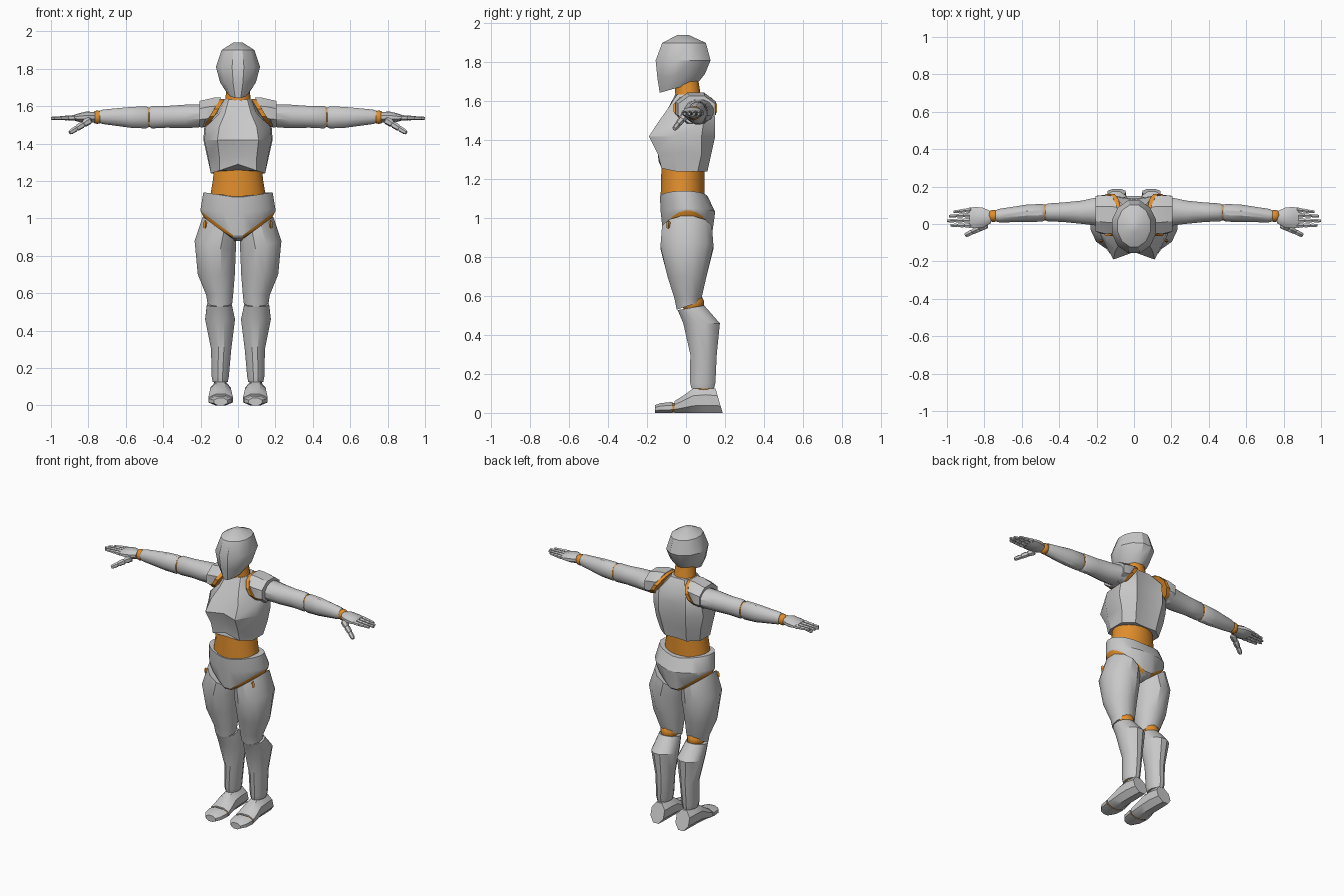
import bpy, bmesh
from math import sin, cos, pi, radians
from mathutils import Vector

cube = bpy.data.objects.get("Cube")
if cube:
    bpy.data.objects.remove(cube, do_unlink=True)


def material(name, color):
    mat = bpy.data.materials.new(name)
    mat.use_nodes = True
    mat.diffuse_color = color
    mat.node_tree.nodes["Principled BSDF"].inputs["Base Color"].default_value = color
    return mat


SHELL = material("light grey shell", (.58, .58, .58, 1))
JOINT = material("orange joint", (.75, .27, .025, 1))


def finish(name, bm, mats, mirrored=False, sharp=32, rule=None):
    """Turn a bmesh into a shaded object, mirrored across the body if asked."""
    bmesh.ops.recalc_face_normals(bm, faces=bm.faces)
    if rule:
        for face in bm.faces:
            face.material_index = rule(face.calc_center_median())
    mesh = bpy.data.meshes.new(name)
    bm.to_mesh(mesh)
    bm.free()
    for mat in mats:
        mesh.materials.append(mat)
    obj = bpy.data.objects.new(name, mesh)
    bpy.context.collection.objects.link(obj)
    bpy.ops.object.select_all(action='DESELECT')
    obj.select_set(True)
    bpy.context.view_layer.objects.active = obj
    bpy.ops.object.shade_smooth_by_angle(angle=radians(sharp))
    if mirrored:
        obj.modifiers.new("mirror", 'MIRROR').use_clip = False
    return obj


def skin(bm, rings):
    """Bridge equal closed rings of points and cap both ends."""
    rows = [[bm.verts.new(p) for p in ring] for ring in rings]
    n = len(rows[0])
    for low, high in zip(rows, rows[1:]):
        for i in range(n):
            j = (i + 1) % n
            bm.faces.new((low[i], low[j], high[j], high[i]))
    bm.faces.new(rows[0])
    bm.faces.new(rows[-1])


# Axis of a loft -> order in which (u, v, t) become x, y, z
ORDER = {'z': (0, 1, 2), 'x': (2, 0, 1), 'y': (0, 2, 1)}


def ring(axis, n, t, u, v, ru, rv, ku=0, kv=0, dip=0):
    """Ellipse across an axis; ku and kv slant it, dip lowers its v ends."""
    points, grow = [], 1 / cos(pi / n)
    for i in range(n):
        a = 2 * pi * (i + .5) / n
        c, s = cos(a) * grow, sin(a) * grow
        uvt = (u + ru * c, v + rv * s, t + ku * c + kv * s - dip * (1 - abs(cos(a))))
        points.append([uvt[k] for k in ORDER[axis]])
    return points


def loft(name, axis, n, sections, mats=(SHELL,), mirrored=False, **options):
    bm = bmesh.new()
    skin(bm, [ring(axis, n, *section) for section in sections])
    return finish(name, bm, mats, mirrored, **options)


def ball(name, center, size, mirrored=True, segments=12):
    bm = bmesh.new()
    bmesh.ops.create_uvsphere(bm, u_segments=segments, v_segments=segments // 2 + 1, radius=1)
    bmesh.ops.scale(bm, vec=size, verts=bm.verts)
    bmesh.ops.translate(bm, vec=center, verts=bm.verts)
    return finish(name, bm, [JOINT], mirrored)


def digit(name, start, end, radius):
    """Finger made of three tapering, slightly separated segments."""
    start, end = Vector(start), Vector(end)
    bm = bmesh.new()
    way = end - start
    turn = way.to_track_quat('Z', 'Y')
    for k in range(3):
        r, length = radius * (1 - .15 * k), way.length / 3
        rings = [[start + turn @ Vector(p) for p in
                  ring('z', 6, length * (k + f), 0, 0, r * s, r * s)]
                 for f, s in ((0, .75), (.15, 1), (.8, .9), (1, .65))]
        skin(bm, rings)
    return finish(name, bm, [SHELL], True)


# Head and neck
loft("head", 'z', 12, [
    (1.672, 0, -.035, .055, .1, 0, .028),
    (1.73, 0, -.025, .096, .122, 0, .01),
    (1.81, 0, -.015, .118, .141),
    (1.9, 0, -.01, .088, .112),
    (1.94, 0, -.015, .025, .03)])
loft("neck", 'z', 12, [
    (1.57, 0, .015, .085, .075),
    (1.635, 0, .01, .068, .065),
    (1.73, 0, 0, .058, .06)], [JOINT])

# Chest shell: each level is the left half, from breastbone round to spine
chest_levels = [
    (1.24, ((0, -.14), (.1, -.125), (.145, -.05), (.145, .06), (.08, .11), (0, .105))),
    (1.33, ((0, -.135), (.1, -.145), (.16, -.06), (.165, .08), (.09, .13), (0, .12))),
    (1.42, ((0, -.15), (.11, -.19), (.18, -.06), (.185, .08), (.1, .15), (0, .135))),
    (1.49, ((0, -.125), (.1, -.145), (.172, -.05), (.18, .09), (.1, .15), (0, .135))),
    (1.56, ((0, -.09), (.07, -.095), (.1, -.06), (.12, .09), (.1, .145), (0, .13))),
    (1.635, ((0, -.055), (.05, -.045), (.075, 0), (.075, .04), (.05, .09), (0, .09)))]
bm = bmesh.new()
rows = []
for z, half in chest_levels:
    loop = list(half) + [(-x, y) for x, y in half[-2:0:-1]]
    # the lower hem arches up at the front
    rows.append([(x, y, z + (.05 * (1 - abs(x) / .145) if z < 1.3 and y < 0 else 0))
                 for x, y in loop])
skin(bm, rows)
finish("chest_shell", bm, [SHELL])

# Waist and hips
loft("waist", 'z', 20, [
    (1.08, 0, -.018, .155, .113),
    (1.2, 0, -.016, .135, .112),
    (1.32, 0, -.014, .122, .11)], [JOINT])


def hip_color(c):
    return int(c.z < 1.02 and abs(c.x) > .03 and hip_edge(c) > c.z)


def hip_edge(c):
    return .88 + .16 * abs(c.x) / .2 + .002


loft("hip_shell", 'z', 24, [
    (1.14, 0, -.012, .185, .122, 0, 0, .03),
    (1.05, 0, .01, .2, .14, 0, 0, .02),
    (1.04, 0, .008, .2, .125, 0, 0, .15),
    (.99, 0, .005, .175, .11, 0, 0, .11),
    (.88, 0, .005, .025, .07)], [SHELL, JOINT], rule=hip_color)

# Legs
loft("thighs", 'z', 12, [
    (.945, .1, .005, .088, .128, .065),
    (.85, .122, .005, .11, .136, .03),
    (.7, .116, .005, .099, .1),
    (.59, .098, .01, .072, .07),
    (.55, .097, .012, .066, .06, 0, .02)], mirrored=True)
ball("hip_pins", (.175, -.09, .965), (.012, .012, .026), segments=4)
ball("knee_joints", (.098, .035, .565), (.055, .058, .055))
loft("shins", 'z', 12, [
    (.54, .1, .025, .066, .068, 0, .012),
    (.46, .096, .08, .08, .094),
    (.3, .09, .09, .054, .068),
    (.155, .095, .086, .046, .065),
    (.125, .095, .086, .04, .058)], mirrored=True)
ball("ankle_joints", (.095, .09, .13), (.035, .045, .03))

# Feet
loft("feet", 'y', 8, [
    (.17, .093, .062, .048, .062, 0, -.018),
    (.1, .093, .066, .056, .066),
    (.035, .093, .062, .056, .062),
    (-.02, .093, .042, .062, .042),
    (-.06, .093, .03, .066, .03)], mirrored=True)
loft("toe_joints", 'y', 8, [
    (-.05, .093, .028, .06, .025),
    (-.08, .093, .026, .06, .023)], [JOINT], True)
loft("toes", 'y', 8, [
    (-.07, .093, .028, .066, .028),
    (-.13, .093, .025, .058, .025),
    (-.158, .093, .02, .036, .02)], mirrored=True)

# Shoulders: slanted gasket with a pad over it
loft("shoulder_gaskets", 'x', 12, [
    (.115, .048, 1.565, .112, .074, 0, -.045),
    (.14, .048, 1.565, .112, .074, 0, -.045)], [JOINT], True)
loft("shoulder_pads", 'x', 8, [
    (.135, .05, 1.568, .1, .078, 0, -.045),
    (.16, .05, 1.565, .104, .08, 0, -.03),
    (.205, .055, 1.558, .095, .07)], mirrored=True)

# Arms
loft("upper_arms", 'x', 12, [
    (.17, .068, 1.55, .08, .06),
    (.28, .063, 1.545, .062, .063),
    (.38, .063, 1.543, .052, .058),
    (.46, .062, 1.541, .048, .06),
    (.472, .062, 1.541, .042, .053)], mirrored=True)
ball("elbow_joints", (.476, .062, 1.541), (.035, .044, .052))
loft("forearms", 'x', 12, [
    (.478, .061, 1.54, .042, .052),
    (.49, .06, 1.54, .047, .059),
    (.57, .057, 1.54, .047, .056),
    (.72, .045, 1.543, .036, .039),
    (.74, .044, 1.543, .03, .033)], mirrored=True)
ball("wrist_joints", (.752, .043, 1.541), (.034, .034, .036))

# Hands
loft("palms", 'x', 10, [
    (.765, .036, 1.541, .032, .026),
    (.81, .034, 1.541, .054, .029),
    (.85, .034, 1.539, .057, .022),
    (.88, .034, 1.538, .052, .013)], mirrored=True)
for name, side, tip in (("little", .076, .965), ("ring", .049, .99),
                        ("middle", .02, 1), ("index", -.008, .982)):
    digit(name + "_fingers", (.87, side, 1.538), (tip, side * .85, 1.535), .0125)
digit("thumbs", (.79, -.005, 1.527), (.9, -.06, 1.458), .019)
